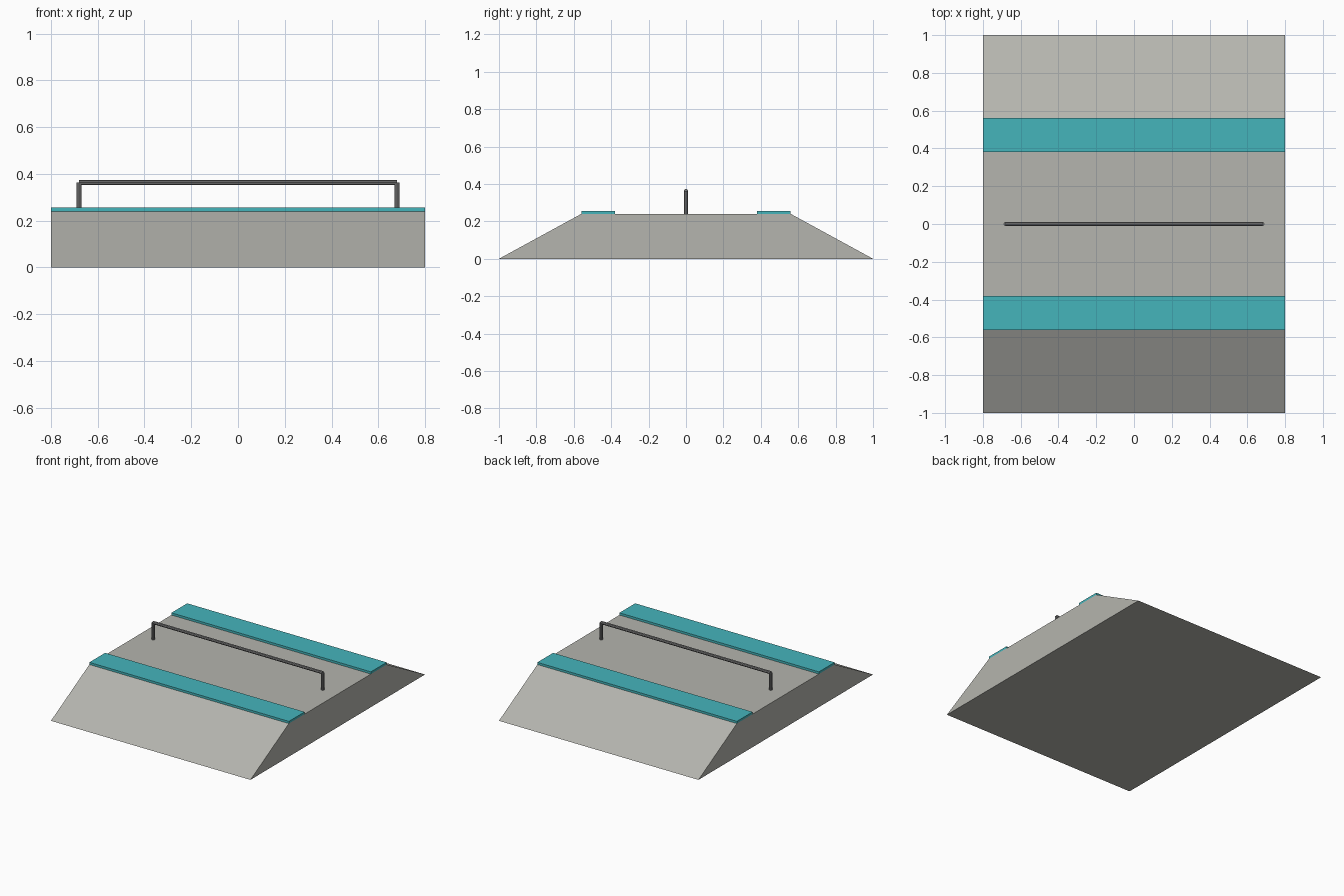
import bpy
import bmesh
from math import pi
from mathutils import Matrix

cube = bpy.data.objects.get("Cube")
if cube:
    bpy.data.objects.remove(cube, do_unlink=True)

HALF_WIDTH = 0.8
DECK_Z = 0.24
DECK_Y = 0.56


def make_material(name, color):
    mat = bpy.data.materials.new(name)
    mat.use_nodes = True
    mat.diffuse_color = (*color, 1)
    mat.node_tree.nodes["Principled BSDF"].inputs["Base Color"].default_value = (*color, 1)
    return mat


concrete = make_material("concrete grey", (0.46, 0.46, 0.425))
teal = make_material("teal edging", (0.06, 0.46, 0.50))
steel = make_material("steel grey", (0.20, 0.20, 0.20))


def add_object(name, bm, mat):
    bmesh.ops.recalc_face_normals(bm, faces=bm.faces[:])
    mesh = bpy.data.meshes.new(name)
    bm.to_mesh(mesh)
    bm.free()
    mesh.materials.append(mat)
    obj = bpy.data.objects.new(name, mesh)
    bpy.context.collection.objects.link(obj)
    return obj


def extrude_profile(name, profile, mat):
    """Extrude a (y, z) outline across the full width."""
    bm = bmesh.new()
    face = bm.faces.new([bm.verts.new((-HALF_WIDTH, y, z)) for y, z in profile])
    result = bmesh.ops.extrude_face_region(bm, geom=[face])
    verts = [v for v in result["geom"] if isinstance(v, bmesh.types.BMVert)]
    bmesh.ops.translate(bm, verts=verts, vec=(2 * HALF_WIDTH, 0, 0))
    return add_object(name, bm, mat)


def add_tube(name, center, length, rotation, mat):
    bm = bmesh.new()
    bmesh.ops.create_cone(bm, cap_ends=True, segments=8, radius1=0.011, radius2=0.011,
                          depth=length, matrix=Matrix.Translation(center) @ rotation)
    return add_object(name, bm, mat)


# Ramp body with two sloping ends
extrude_profile("ramp_body", [(-1, 0), (1, 0), (DECK_Y, DECK_Z), (-DECK_Y, DECK_Z)], concrete)

# Raised edging along both deck edges
for side, sign in (("front", -1), ("back", 1)):
    inner, outer = sign * 0.38, sign * DECK_Y
    extrude_profile(side + "_edging", [(inner, DECK_Z), (outer, DECK_Z),
                                       (outer, 0.256), (inner, 0.256)], teal)

# Grind rail on two posts
RAIL_Z, POST_X = 0.363, 0.68
add_tube("rail_bar", (0, 0, RAIL_Z), 2 * POST_X, Matrix.Rotation(pi / 2, 4, "Y"), steel)
for side, sign in (("left", 1), ("right", -1)):
    add_tube(side + "_rail_post", (sign * POST_X, 0, (DECK_Z + RAIL_Z) / 2),
             RAIL_Z - DECK_Z, Matrix.Identity(4), steel)
